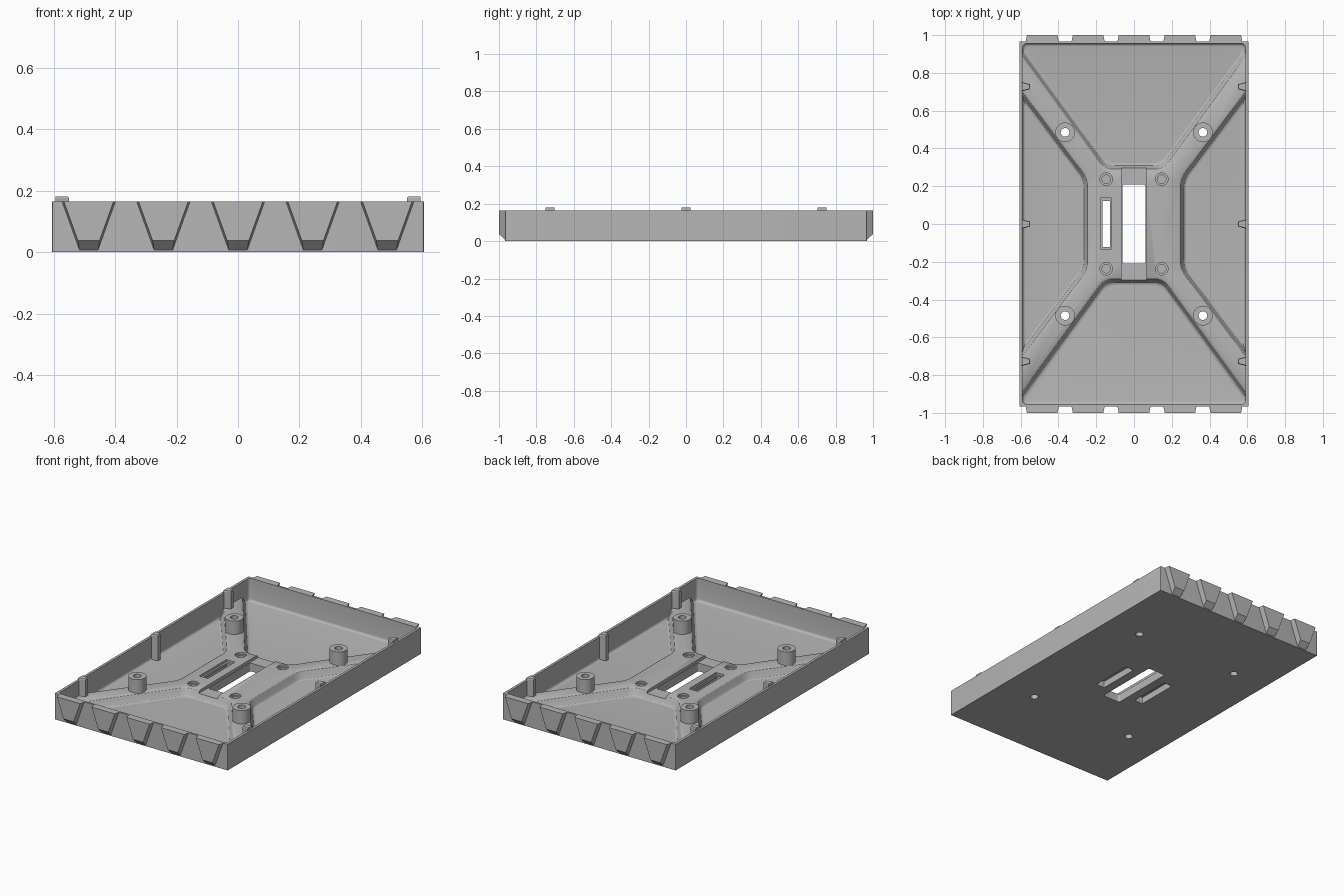
import bpy
import bmesh
import math
from mathutils import Vector

cube = bpy.data.objects.get("Cube")
if cube:
    bpy.data.objects.remove(cube, do_unlink=True)

# Single plain grey
grey = bpy.data.materials.new("plain_grey")
grey.use_nodes = True
COLOUR = (0.47, 0.47, 0.47, 1)
grey.diffuse_color = COLOUR
grey.node_tree.nodes["Principled BSDF"].inputs["Base Color"].default_value = COLOUR


def loft(name, rings):
    """Closed solid through rings of equal point count, capped at both ends."""
    bm = bmesh.new()
    loops = [[bm.verts.new(p) for p in ring] for ring in rings]
    n = len(loops[0])
    for a, b in zip(loops, loops[1:]):
        for i in range(n):
            j = (i + 1) % n
            bm.faces.new((a[i], a[j], b[j], b[i]))
    bm.faces.new(loops[0])
    bm.faces.new(loops[-1])
    bmesh.ops.recalc_face_normals(bm, faces=bm.faces)
    mesh = bpy.data.meshes.new(name)
    bm.to_mesh(mesh)
    bm.free()
    mesh.materials.append(grey)
    obj = bpy.data.objects.new(name, mesh)
    bpy.context.collection.objects.link(obj)
    return obj


def activate(obj):
    bpy.ops.object.select_all(action='DESELECT')
    obj.select_set(True)
    bpy.context.view_layer.objects.active = obj


def smooth(obj, degrees=32):
    activate(obj)
    bpy.ops.object.shade_smooth_by_angle(angle=math.radians(degrees))


def circle(x, y, z, r, n=32):
    return [(x + r * math.cos(math.tau * i / n), y + r * math.sin(math.tau * i / n), z)
            for i in range(n)]


def rounded_rect(hx, hy, z, r, cx=0, cy=0, n=6):
    pts = []
    for q, (sx, sy) in enumerate(((1, 1), (-1, 1), (-1, -1), (1, -1))):
        for i in range(n + 1):
            a = math.pi / 2 * (q + i / n)
            pts.append((cx + sx * (hx - r) + r * math.cos(a),
                        cy + sy * (hy - r) + r * math.sin(a), z))
    return pts


def cylinder(name, x, y, r, z0, z1):
    return loft(name, [circle(x, y, z0, r), circle(x, y, z1, r)])


def slab(name, cx, cy, hx, hy, z0, z1, r=0.004):
    return loft(name, [rounded_rect(hx, hy, z, r, cx, cy) for z in (z0, z1)])


def cut(obj, cutters):
    activate(obj)
    for c in cutters:
        mod = obj.modifiers.new("cut", 'BOOLEAN')
        mod.operation = 'DIFFERENCE'
        mod.solver = 'EXACT'
        mod.object = c
        bpy.ops.object.modifier_apply(modifier=mod.name)


RIM, FLOOR, RIDGE = 0.165, 0.02, 0.07
HX, HY = 0.605, 0.967
IX, IY = 0.589, 0.955

# Tray shell with a filleted inner floor edge
rings = [rounded_rect(HX, HY, z, 0.002) for z in (0, RIM)]
rings.append(rounded_rect(IX, IY, RIM, 0.02))
FILLET = 0.015
for k in range(5):
    a = math.pi / 2 * k / 4
    inset = FILLET * (1 - math.cos(a))
    rings.append(rounded_rect(IX - inset, IY - inset,
                              FLOOR + FILLET * (1 - math.sin(a)), 0.022))
tray = loft("tray", rings)


# Cross-shaped raised ridge with soft sloping sides
def ridge_ring(d, z):
    side = Vector((0.25 + d, 0.24 - 0.33 * d))
    wall_low = Vector((0.596, 0.70 - 1.66 * d))
    wall_high = Vector((0.596, 0.90 + 1.69 * d))
    end = Vector((0.155 - 0.5 * d, 0.295 + d))

    def bend(p, a, b, t=0.045, n=6):
        s = p + (a - p).normalized() * t
        e = p + (b - p).normalized() * t
        return [s * (1 - u) ** 2 + p * 2 * u * (1 - u) + e * u * u
                for u in (i / n for i in range(n + 1))]

    quarter = (bend(side, Vector((side.x, 0)), wall_low) + [wall_low, wall_high]
               + bend(end, wall_high, Vector((0, end.y))))
    ring = []
    for sx, sy, step in ((1, 1, 1), (-1, 1, -1), (-1, -1, 1), (1, -1, -1)):
        ring += [(sx * p.x, sy * p.y, z) for p in quarter[::step]]
    return ring


profile = [(0.026, 0.012), (0.026, FLOOR), (0.016, 0.024), (0.009, 0.034),
           (0.002, 0.054), (-0.004, 0.065), (-0.013, RIDGE)]
ridge = loft("cross_ridge", [ridge_ring(d, z) for d, z in profile])

# Screw bosses on the four arms
corners = [(sx, sy) for sx in (-1, 1) for sy in (-1, 1)]
BX, BY = 0.365, 0.485
bosses = [cylinder("screw_boss", sx * BX, sy * BY, 0.052, 0.05, 0.155) for sx, sy in corners]

# Cutters: boss holes, centre slot and side pockets
boss_holes = [cylinder("boss_hole_cutter", sx * BX, sy * BY, 0.023, -0.1, 0.3)
              for sx, sy in corners]
centre_slot = slab("centre_slot_cutter", 0, 0, 0.061, 0.21, -0.1, 0.3, 0.012)
through = [centre_slot, slab("side_slot_cutter", -0.147, 0, 0.02, 0.122, -0.1, 0.3)]
through += [slab("pocket_cutter", x, 0, 0.03, 0.135, -0.1, 0.042) for x in (-0.148, 0.148)]

# Cutters: hub channel, slot recess and blind stepped holes
hub = [slab("channel_cutter", 0, 0, 0.066, 0.4, 0.052, 0.3),
       slab("recess_cutter", -0.148, 0.003, 0.03, 0.135, 0.056, 0.3)]
for sx, sy in corners:
    x, y = sx * 0.147, sy * 0.237
    hub.append(cylinder("hub_bore_cutter", x, y, 0.033, 0.058, 0.3))
    hub.append(cylinder("hub_hole_cutter", x, y, 0.022, 0.03, 0.3))

cut(tray, through + boss_holes)
cut(ridge, through + boss_holes + hub)
for boss, hole in zip(bosses, boss_holes):
    cut(boss, [hole])
for c in through + boss_holes + hub:
    bpy.data.objects.remove(c, do_unlink=True)
for obj in [tray, ridge] + bosses:
    smooth(obj)

# Tapered end grips, chamfered at the foot
for sy in (-1, 1):
    for i in range(-2, 3):
        def trapezoid(y, z0, inset):
            low, high = 0.028 + 0.35 * z0 - inset, 0.087 - inset
            return [(i * 0.243 + x, sy * y, z) for x, z in
                    ((-low, z0), (low, z0), (high, RIM), (-high, RIM))]
        loft("end_grip", [trapezoid(0.96, 0.004, 0), trapezoid(0.968, 0.007, 0),
                          trapezoid(1.0, 0.038, 0.006)])

# Alignment pegs along the long walls
for sx in (-1, 1):
    for y in (-0.727, 0, 0.727):
        def peg_ring(z, s):
            return [(sx * x, y + s * w, z) for x, w in
                    ((0.594, -0.025), (0.594, 0.025), (0.55 + 0.025 * (1 - s), 0.013),
                     (0.55 + 0.025 * (1 - s), -0.013))]
        loft("alignment_peg", [peg_ring(0.012, 1), peg_ring(0.176, 1), peg_ring(0.181, 0.85)])
